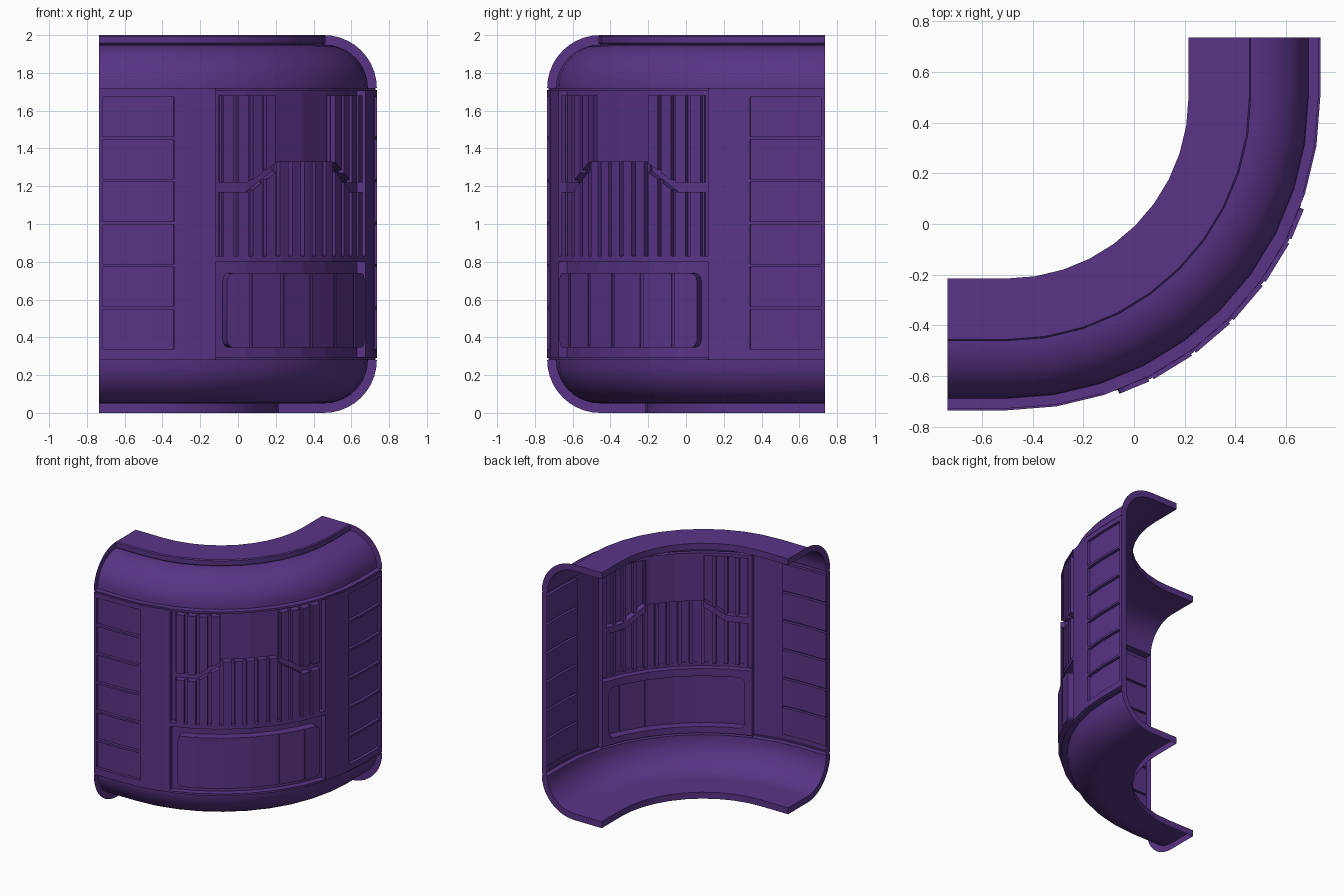
import bpy, math
from math import sin, cos, radians, sqrt, pi

if "Cube" in bpy.data.objects:
    bpy.data.objects.remove(bpy.data.objects["Cube"])

BASE, FACE = 1.188, 1.235      # recessed and proud wall radii
END = 12                       # path parameter used for each straight end
FACETS = [-END] + list(range(0, 91, 9)) + [90 + END]

mat = bpy.data.materials.new("purple")
mat.diffuse_color = (0.10, 0.034, 0.24, 1)
mat.use_nodes = True
mat.node_tree.nodes["Principled BSDF"].inputs["Base Color"].default_value = mat.diffuse_color


def place(t, r, z):
    """Point on the plan path: straight, faceted quarter turn, straight."""
    k = 0.235 / END
    if t <= 0:
        return (-0.5 + t * k, 0.5 - r, z)
    if t >= 90:
        return (-0.5 + r, 0.5 + (t - 90) * k, z)
    i = math.floor(t / 9)
    f = t / 9 - i
    a, b = radians(i * 9), radians(i * 9 + 9)
    return (-0.5 + r * (sin(a) * (1 - f) + sin(b) * f),
            0.5 - r * (cos(a) * (1 - f) + cos(b) * f), z)


def make(name, quads):
    verts, index, faces = [], {}, []
    for q in quads:
        face = []
        for p in q:
            p = tuple(round(c, 5) for c in p)
            if p not in index:
                index[p] = len(verts)
                verts.append(p)
            if index[p] not in face:
                face.append(index[p])
        if len(face) > 2:
            faces.append(face)
    me = bpy.data.meshes.new(name)
    me.from_pydata(verts, [], faces)
    me.validate()
    ob = bpy.data.objects.new(name, me)
    bpy.context.collection.objects.link(ob)
    me.materials.append(mat)
    bpy.ops.object.select_all(action='DESELECT')
    ob.select_set(True)
    bpy.context.view_layer.objects.active = ob
    bpy.ops.object.shade_smooth_by_angle(angle=radians(25))
    return ob


def sweep(name, profile):
    quads = []
    for t0, t1 in zip(FACETS, FACETS[1:]):
        for (r0, z0), (r1, z1) in zip(profile, profile[1:]):
            quads.append([place(t0, r0, z0), place(t1, r0, z0),
                          place(t1, r1, z1), place(t0, r1, z1)])
    return make(name, quads)


def relief(name, breaks, n, bound, radius):
    """Stepped sheet: n bands per column, with walls wherever depth changes."""
    lo, hi = min(breaks), max(breaks)
    ts = sorted(set(breaks) | {f for f in FACETS if lo < f < hi})
    cols = [[radius(i, (a + b) / 2) for i in range(n)] for a, b in zip(ts, ts[1:])]
    quads = []
    for c, (a, b) in enumerate(zip(ts, ts[1:])):
        rs = [BASE] + cols[c] + [BASE]
        for i in range(n):
            r = cols[c][i]
            quads.append([place(a, r, bound(i, a)), place(b, r, bound(i, b)),
                          place(b, r, bound(i + 1, b)), place(a, r, bound(i + 1, a))])
        for i in range(n + 1):
            if rs[i] != rs[i + 1]:
                za, zb = bound(i, a), bound(i, b)
                quads.append([place(a, rs[i], za), place(b, rs[i], zb),
                              place(b, rs[i + 1], zb), place(a, rs[i + 1], za)])
    edge = [[BASE] * n]
    padded = edge + cols + edge
    for t, left, right in zip(ts, padded, padded[1:]):
        for i in range(n):
            if left[i] != right[i]:
                z0, z1 = bound(i, t), bound(i + 1, t)
                quads.append([place(t, left[i], z0), place(t, right[i], z0),
                              place(t, right[i], z1), place(t, left[i], z1)])
    return make(name, quads)


# Rounded lower and upper caps
def quarter(rx, rz):
    return [(0.955 + rx * sin(i * pi / 20), 0.28 - rz * cos(i * pi / 20)) for i in range(11)]


def flip(profile):
    return [(r, 2 - z) for r, z in reversed(profile)]


inner = [(0.715, 0.05)] + quarter(BASE - 0.955, 0.23)
outer = [(0.715, 0.0)] + quarter(0.28, 0.28)
sweep("lower_cap", [(0.715, 0.0)] + inner)
sweep("upper_cap", flip(inner))
sweep("top_plate", [(0.955, 1.95), (0.962, 1.957), (0.962, 1.993), (0.955, 2.0),
                    (0.715, 2.0), (0.715, 1.95)])

# Flat profile rims closing both ends of the caps
rims = []
for t in (-END, 90 + END):
    for a, b in ((inner, outer), (flip(inner), flip(outer))):
        for i in range(len(a) - 1):
            q = [place(t, *a[i]), place(t, *b[i]), place(t, *b[i + 1]), place(t, *a[i + 1])]
            rims.append(q if t < 0 else q[::-1])
make("end_rims", rims)

# Side walls with a ladder of recessed panels
ladder = [0.28, 0.29, 0.33]
for i in range(6):
    z = 0.33 + 0.225 * i
    ladder += [z + 0.008, z + 0.217]
ladder += [1.71, 1.72]


def ladder_depth(i, t):
    u = min(t, 90 - t)
    if i in (0, 15):
        return 1.228
    return 1.212 if -10.9 < u < 7.5 and 3 <= i <= 13 and i % 2 == 1 else FACE


side = [-END, -10.9, 7.5, 18]
ladder_bound = lambda i, t: ladder[i]
relief("left_side_wall", side, len(ladder) - 1, ladder_bound, ladder_depth)
relief("right_side_wall", [90 - t for t in side], len(ladder) - 1, ladder_bound, ladder_depth)

# Curved centre: lower box, rails, and slat blocks split by a stepped channel
BOX, CORNER, PITCH = 20.7, 2.0, 51 / 13


def centre_bound(i, t):
    u = min(t, 90 - t)
    d = min(1, max(0, 1 - (u - BOX) / CORNER))
    ins = 0.04 * (1 - sqrt(1 - d * d))
    step = 1.22 + 0.11 * min(1, max(0, (u - 27) / 8))
    return [0.28, 0.295, 0.345 + ins, 0.74 - ins, 0.80, 0.83,
            step - 0.05, step, 1.68, 1.705, 1.72][i]


def centre_depth(i, t):
    u = min(t, 90 - t)
    slat = BASE
    if u > 19.5:
        slat = 1.237 if 0.6 < (t - 19.5) % PITCH < PITCH - 0.6 else 1.205
    if i in (0, 4, 9):
        return FACE
    if i == 2 and u > BOX:
        near = abs((t + 4.5) % 9 - 4.5)
        return 1.246 if near < 0.45 and u > 23 else 1.254
    if i == 5 or (i == 6 and u > 35) or (i == 7 and u < 35):
        return slat
    return BASE


breaks = [18, 72, 19.5, 70.5, 27, 63, 35, 55]
for d in (0, 0.3, 0.7, 1.3, 2):
    breaks += [BOX + d, 90 - BOX - d]
for k in range(13):
    breaks += [19.5 + PITCH * k + 0.6, 19.5 + PITCH * (k + 1) - 0.6]
for f in range(27, 64, 9):
    breaks += [f - 0.45, f + 0.45]
relief("centre_wall", [round(b, 4) for b in breaks], 10, centre_bound, centre_depth)
